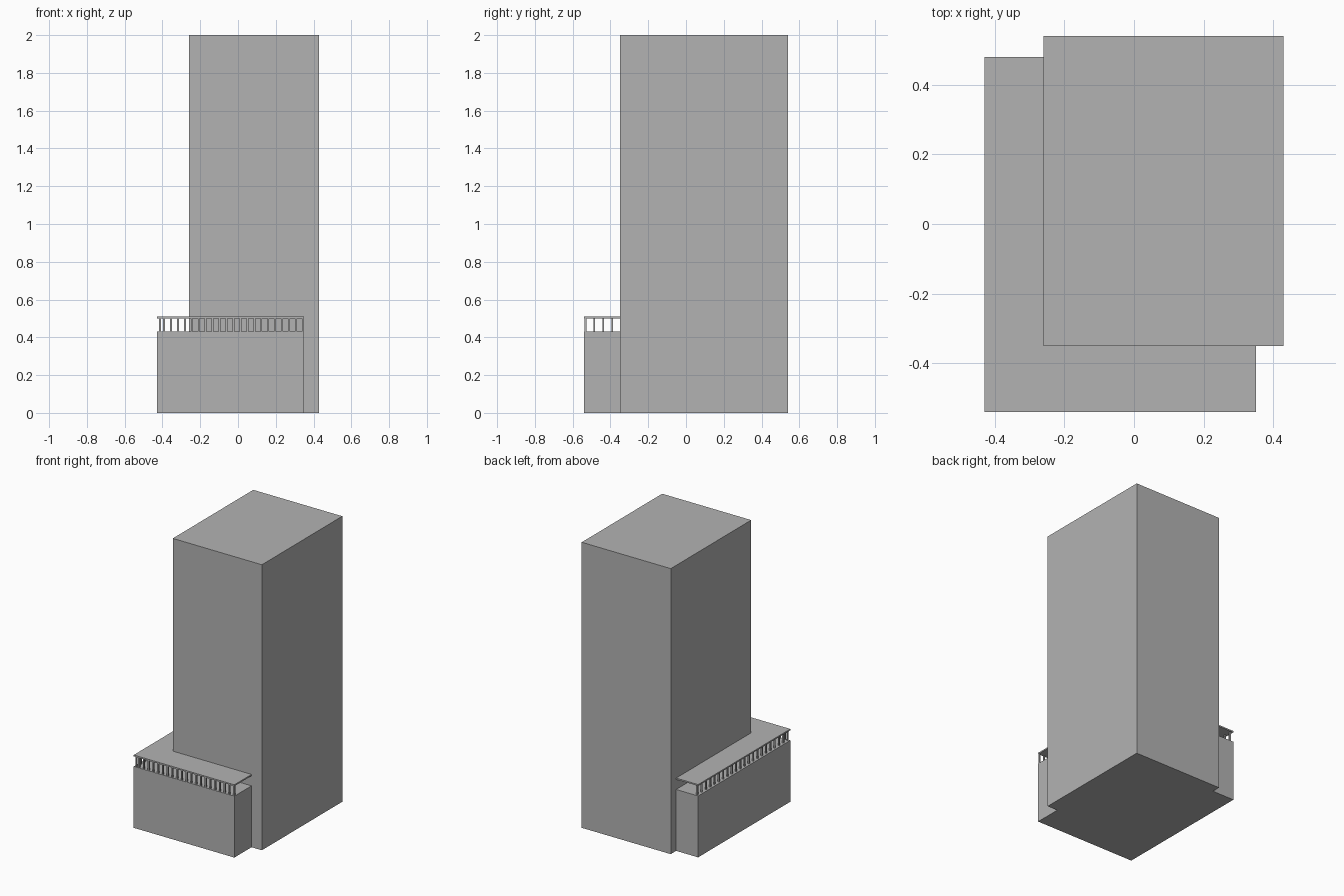
import bpy

cube = bpy.data.objects.get("Cube")
if cube:
    bpy.data.objects.remove(cube, do_unlink=True)

grey = bpy.data.materials.new("concrete_grey")
grey.use_nodes = True
colour = (0.45, 0.45, 0.45, 1)
grey.diffuse_color = colour
grey.node_tree.nodes["Principled BSDF"].inputs["Base Color"].default_value = colour


def box(name, low, high):
    """Flat-faced box between two opposite corners."""
    bpy.ops.mesh.primitive_cube_add(
        size=1, location=[(a + b) / 2 for a, b in zip(low, high)])
    obj = bpy.context.object
    obj.name = name
    obj.scale = [b - a for a, b in zip(low, high)]
    bpy.ops.object.transform_apply(location=False, rotation=False, scale=True)
    obj.data.materials.append(grey)
    return obj


LEFT, RIGHT, FRONT, BACK = -0.43, 0.35, -0.54, 0.48
DECK, SOFFIT, ROOF = 0.43, 0.50, 0.51

# Main masses and the thin terrace roof
box("tower", (-0.26, -0.35, 0), (0.43, 0.54, 2))
box("podium", (LEFT, FRONT, 0), (RIGHT, BACK, DECK))
box("terrace_roof", (LEFT, FRONT, SOFFIT), (RIGHT, BACK, ROOF))


def post_row(name, start, step, count):
    """Evenly spaced slim posts between the deck and the roof."""
    x, y = start
    r = 0.005
    post = box(name, (x - r, y - r, DECK), (x + r, y + r, SOFFIT))
    array = post.modifiers.new("spacing", "ARRAY")
    array.use_relative_offset = False
    array.use_constant_offset = True
    array.constant_offset_displace = (*step, 0)
    array.count = count


# Posts along the two open sides of the terrace
post_row("front_posts", (0.344, -0.533), (-0.0368, 0), 21)
post_row("side_posts", (-0.413, -0.533), (0, 0.0475), 22)
